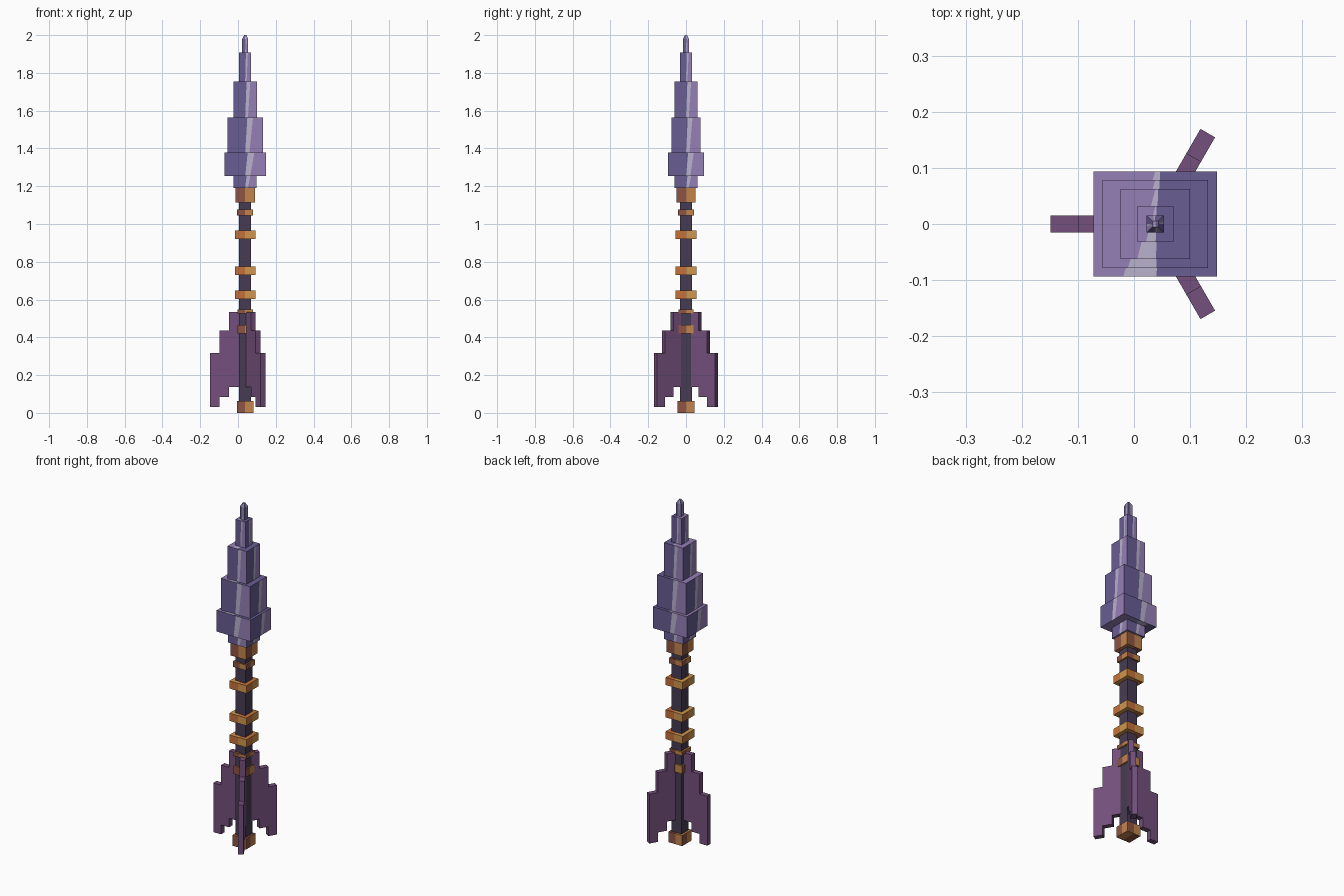
import bpy, bmesh, math
from mathutils import Vector, Matrix

cube = bpy.data.objects.get("Cube")
if cube:
    bpy.data.objects.remove(cube, do_unlink=True)

AXIS_X = 0.038  # the shaft axis


def material(name, r, g, b):
    lin = [((c / 255 + 0.055) / 1.055) ** 2.4 for c in (r, g, b)] + [1.0]
    m = bpy.data.materials.new(name)
    m.use_nodes = True
    m.diffuse_color = lin
    m.node_tree.nodes["Principled BSDF"].inputs["Base Color"].default_value = lin
    return m


blade_dark = material("blade dark violet", 104, 93, 148)
blade_light = material("blade light violet", 150, 128, 182)
blade_shine = material("blade pale streak", 184, 178, 205)
copper = material("copper", 196, 114, 58)
gold = material("gold", 208, 150, 78)
bronze_dark = material("dark bronze", 142, 84, 66)
bronze = material("bronze", 194, 132, 77)
shaft_mat = material("dark shaft", 71, 59, 82)
fin_mat = material("plum fin", 116, 80, 124)


def finish(name, bm, mats):
    bmesh.ops.remove_doubles(bm, verts=bm.verts, dist=1e-5)
    me = bpy.data.meshes.new(name)
    bm.to_mesh(me)
    bm.free()
    for m in mats:
        me.materials.append(m)
    ob = bpy.data.objects.new(name, me)
    bpy.context.collection.objects.link(ob)
    return ob


def panel(bm, bl, br, tr, tl, cuts, order):
    """A quad divided into strips; cuts hold (bottom, top) fractions."""
    edges = [(0, 0)] + cuts + [(1, 1)]
    for (b0, t0), (b1, t1), index in zip(edges, edges[1:], order):
        pts = (bl.lerp(br, b0), bl.lerp(br, b1), tl.lerp(tr, t1), tl.lerp(tr, t0))
        bm.faces.new([bm.verts.new(p) for p in pts]).material_index = index


def block(name, half_x, half_y, z0, z1, mats, side_cuts, top_cuts, taper=1.0):
    """Square block whose faces are split into coloured strips."""
    bm = bmesh.new()
    signs = [(-1, -1), (1, -1), (1, 1), (-1, 1)]
    low = [Vector((AXIS_X + sx * half_x, sy * half_y, z0)) for sx, sy in signs]
    high = [Vector((AXIS_X + sx * half_x * taper, sy * half_y * taper, z1)) for sx, sy in signs]
    order = list(range(len(mats)))
    for i in range(4):
        j = (i + 1) % 4
        panel(bm, low[i], low[j], high[j], high[i], side_cuts, order)
    panel(bm, *high, top_cuts, order[::-1])
    panel(bm, low[3], low[2], low[1], low[0], top_cuts, order)
    return finish(name, bm, mats)


# Stepped blade: dark half, slanted pale streak, light half
blade_mats = [blade_dark, blade_shine, blade_light]
shine_side = [(0.5, 0.56), (0.62, 0.72)]
shine_top = [(0.24, 0.5), (0.51, 0.54)]
tiers = [
    ("blade_base", 0.061, 0.061, 1.19, 1.253),
    ("blade_guard", 0.11, 0.094, 1.253, 1.378),
    ("blade_lower", 0.094, 0.078, 1.378, 1.563),
    ("blade_middle", 0.062, 0.062, 1.563, 1.754),
    ("blade_upper", 0.032, 0.032, 1.754, 1.907),
    ("blade_point", 0.0155, 0.0155, 1.907, 1.98),
]
for tier in tiers:
    block(*tier, blade_mats, shine_side, shine_top)
block("blade_tip", 0.0155, 0.0155, 1.98, 2.0, blade_mats, shine_side, shine_top, taper=0.35)

# Shaft
block("shaft", 0.032, 0.032, 0.03, 1.15, [shaft_mat], [], [])

# Metal collars and rings, split down the middle of each face
half = [(0.5, 0.5)]
for name, size, z0, z1 in [
    ("neck_collar", 0.051, 1.113, 1.19),
    ("neck_ring", 0.042, 1.046, 1.078),
    ("fin_top_ring", 0.041, 0.525, 0.548),
    ("fin_ring", 0.041, 0.42, 0.466),
    ("end_cap", 0.044, 0.0, 0.062),
]:
    block(name, size, size, z0, z1, [bronze_dark, bronze], half, half)
for name, z0 in [("upper_grip_ring", 0.92), ("middle_grip_ring", 0.731), ("lower_grip_ring", 0.604)]:
    block(name, 0.055, 0.055, z0, z0 + 0.045, [copper, gold], half, half)

# Three stepped fins around the shaft
profile = [(0.033, 0.138), (0.085, 0.138), (0.085, 0.085), (0.137, 0.085), (0.137, 0.03),
           (0.187, 0.03), (0.187, 0.318), (0.137, 0.318), (0.137, 0.435), (0.085, 0.435),
           (0.085, 0.533), (0.033, 0.533)]
for name, angle in [("right_fin", 180), ("back_left_fin", 60), ("front_left_fin", -60)]:
    bm = bmesh.new()
    face = bm.faces.new([bm.verts.new((r, -0.015, z)) for r, z in profile])
    ext = bmesh.ops.extrude_face_region(bm, geom=[face])
    moved = [v for v in ext["geom"] if isinstance(v, bmesh.types.BMVert)]
    bmesh.ops.translate(bm, verts=moved, vec=(0, 0.03, 0))
    bmesh.ops.recalc_face_normals(bm, faces=bm.faces)
    spin = Matrix.Translation((AXIS_X, 0, 0)) @ Matrix.Rotation(math.radians(angle), 4, "Z")
    bmesh.ops.transform(bm, matrix=spin, verts=bm.verts)
    finish(name, bm, [fin_mat])
